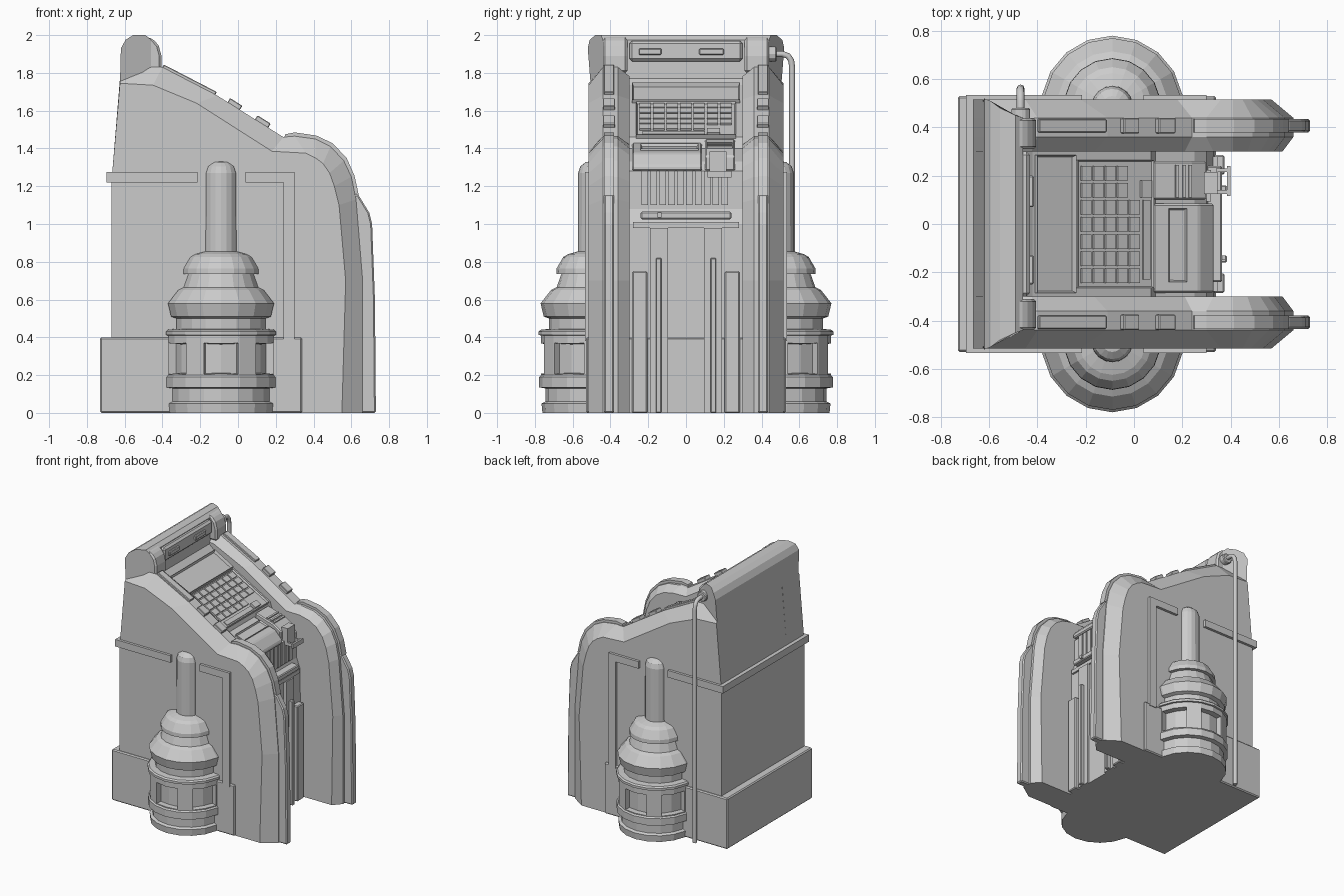
import bpy, bmesh, math
from mathutils import Vector


def finish(bm, name, bevel=0, mirror=False):
    bmesh.ops.recalc_face_normals(bm, faces=bm.faces)
    me = bpy.data.meshes.new(name)
    bm.to_mesh(me)
    bm.free()
    ob = bpy.data.objects.new(name, me)
    bpy.context.collection.objects.link(ob)
    if bevel:
        m = ob.modifiers.new("bevel", 'BEVEL')
        m.width, m.segments, m.limit_method = bevel, 1, 'ANGLE'
    if mirror:
        m = ob.modifiers.new("mirror", 'MIRROR')
        m.use_axis = (False, True, False)
        m.use_mirror_merge = False
    return ob


def add_loft(bm, rings):
    vs = [[bm.verts.new(p) for p in r] for r in rings]
    n = len(vs[0])
    for a, b in zip(vs, vs[1:]):
        for i in range(n):
            j = (i + 1) % n
            bm.faces.new((a[i], a[j], b[j], b[i]))
    bm.faces.new(vs[0])
    bm.faces.new(vs[-1][::-1])


def loft(name, rings, **kw):
    bm = bmesh.new()
    add_loft(bm, rings)
    return finish(bm, name, **kw)


def prism(name, pts, y0, y1, **kw):
    return loft(name, [[(x, y, z) for x, z in pts] for y in (y0, y1)], **kw)


def rect(x0, x1, z0, z1):
    return [(x0, z0), (x1, z0), (x1, z1), (x0, z1)]


def box(name, x0, x1, y0, y1, z0, z1, **kw):
    return prism(name, rect(x0, x1, z0, z1), y0, y1, **kw)


def boxes(name, items, **kw):
    bm = bmesh.new()
    for pts, y0, y1 in items:
        add_loft(bm, [[(x, y, z) for x, z in pts] for y in (y0, y1)])
    return finish(bm, name, **kw)


def slope(x0, x1, h0, h1, a=(-0.42, 1.735), b=(0.07, 1.46)):
    # rectangle in XZ lying on the sloped line a-b, between heights h0 and h1
    k = (b[1] - a[1]) / (b[0] - a[0])
    n = Vector((-k, 1)).normalized()
    z = lambda x: a[1] + k * (x - a[0])
    return [(x + n.x * h, z(x) + n.y * h) for x, h in ((x0, h0), (x1, h0), (x1, h1), (x0, h1))]


def tray(name, pts, y0, y1, rim, depth):
    # slab whose upper face is sunk inside a rim
    bm = bmesh.new()
    add_loft(bm, [[(x, y, z) for x, z in pts] for y in (y0, y1)])
    bmesh.ops.recalc_face_normals(bm, faces=bm.faces)
    bm.normal_update()
    top = max(bm.faces, key=lambda f: f.normal.z)
    bmesh.ops.inset_region(bm, faces=[top], thickness=rim)
    bmesh.ops.translate(bm, verts=top.verts, vec=-top.normal * depth)
    return finish(bm, name)


# side panels: ridge profile and inset face profile, matched point by point
R = [(0.66, 0), (0.66, 0.7), (0.625, 1.13), (0.60, 1.25), (0.56, 1.335), (0.49, 1.41), (0.41, 1.45),
     (0.30, 1.465), (0.24, 1.46), (-0.11, 1.68), (-0.40, 1.83), (-0.62, 1.83), (-0.67, 1.22), (-0.67, 0)]
I = [(0.55, 0), (0.57, 0.7), (0.535, 1.1), (0.51, 1.2), (0.485, 1.27), (0.45, 1.32), (0.41, 1.35),
     (0.36, 1.375), (0.18, 1.385), (-0.22, 1.64), (-0.45, 1.735), (-0.625, 1.745), (-0.67, 1.22), (-0.67, 0)]
mid = [((a[0] + b[0]) / 2, (a[1] + b[1]) / 2) for a, b in zip(R, I)]
loft("side_panel", [[(x, y, z) for x, z in P] for P, y in ((mid, 0.30), (R, 0.36), (R, 0.44), (I, 0.515))],
     mirror=True)

# trim along the ridges
prism("lower_trim", [(0.60, 0), (0.73, 0), (0.725, 0.6), (0.71, 1.0), (0.695, 1.06), (0.64, 1.15), (0.60, 1.17)],
      0.38, 0.435, bevel=0.008, mirror=True)
prism("upper_trim", [(0.64, 1.15), (0.617, 1.255), (0.575, 1.35), (0.50, 1.428), (0.415, 1.468), (0.30, 1.485),
                     (0.25, 1.475), (0.24, 1.44), (0.40, 1.40), (0.55, 1.2)], 0.38, 0.435, mirror=True)
up, down = ((-0.40, 1.83), (-0.11, 1.68)), ((-0.11, 1.68), (0.24, 1.46))
boxes("trim_pads", [(slope(-0.40, -0.12, -0.01, 0.016, *up), 0.38, 0.435),
                    (slope(-0.055, 0.01, -0.01, 0.025, *down), 0.375, 0.44),
                    (slope(0.09, 0.16, -0.01, 0.025, *down), 0.375, 0.44)], mirror=True, bevel=0.004)

# central body and plinth
prism("body_core", [(-0.67, 0), (-0.67, 1.22), (-0.625, 1.74), (-0.62, 1.83), (-0.46, 1.83), (-0.46, 1.77),
                    (-0.42, 1.735), (0.07, 1.46), (0.09, 1.40), (0.25, 1.33), (0.30, 1.28), (0.30, 1.08),
                    (0.33, 1.0), (0.34, 0)], -0.31, 0.31)
box("plinth", -0.73, 0.34, -0.53, 0.53, 0, 0.40, bevel=0.008)

# hood with tapered ends, pillars and front panel
H = [(-0.625, 1.74, 0.505), (-0.62, 1.93, 0.52), (-0.595, 1.975, 0.51), (-0.555, 2.0, 0.48), (-0.49, 2.0, 0.45),
     (-0.46, 1.975, 0.44), (-0.46, 1.74, 0.44)]
loft("hood", [[(x, s * w, z) for x, z, w in H] for s in (-1, 1)])
prism("hood_pillar", [(-0.5, 1.995), (-0.45, 1.98), (-0.42, 1.945), (-0.405, 1.89), (-0.405, 1.80), (-0.5, 1.80)],
      0.31, 0.44, bevel=0.012, mirror=True)
box("hood_panel", -0.48, -0.43, -0.30, 0.30, 1.86, 1.97, bevel=0.015)
boxes("hood_clips", [(rect(-0.44, -0.415, 1.895, 1.93), -0.25, -0.13),
                     (rect(-0.44, -0.415, 1.895, 1.93), 0.07, 0.20)], bevel=0.005)

# sloped console: display tray, keypad tray and keys
tray("display_tray", slope(-0.41, -0.25, -0.02, 0.022), -0.285, 0.285, 0.018, 0.035)
tray("keypad_tray", slope(-0.24, 0.075, -0.02, 0.018), -0.265, 0.265, 0.01, 0.012)
boxes("keys", [(slope(-0.225 + 0.05 * c, -0.184 + 0.05 * c, 0, 0.018), -0.245 + 0.071 * r, -0.185 + 0.071 * r)
               for c in range(5) for r in range(7) if not (c == 4 and r > 4)])
boxes("key_strip", [(slope(0.032, 0.062, 0, 0.014), -0.23, 0.10),
                    (slope(0.022, 0.062, 0, 0.024), 0.11, 0.18)])

# front console blocks
prism("console_block", [(0.08, 1.28), (0.08, 1.43), (0.27, 1.375), (0.33, 1.31), (0.33, 1.28)],
      -0.285, 0.085, bevel=0.008)
tray("card_slot", [(0.14, 1.38), (0.215, 1.365), (0.22, 1.40), (0.145, 1.425)], -0.24, 0.065, 0.012, 0.015)
prism("lever_block", [(0.08, 1.28), (0.08, 1.45), (0.24, 1.40), (0.30, 1.36), (0.30, 1.28)], 0.10, 0.26, bevel=0.008)
boxes("lever_block_ribs", [(slope(x, x + 0.012, -0.01, 0.012, (0.08, 1.45), (0.24, 1.40)), 0.11, 0.245)
                           for x in (0.17, 0.20, 0.225)])
boxes("lever", [(rect(0.29, 0.345, 1.25, 1.385), 0.125, 0.215), (rect(0.34, 0.40, 1.25, 1.275), 0.125, 0.14),
                (rect(0.34, 0.40, 1.25, 1.275), 0.215, 0.23), (rect(0.385, 0.40, 1.245, 1.28), 0.115, 0.24)])

# front grill, ledge and lower front panels
boxes("grill_ribs", [(rect(0.29, 0.318, 1.10, 1.28), -0.235 + 0.047 * i, -0.20 + 0.047 * i) for i in range(10)])
box("ledge", 0.28, 0.365, -0.24, 0.24, 1.025, 1.065, bevel=0.006)
box("ledge_knob", 0.35, 0.38, -0.15, -0.13, 1.035, 1.06)
box("ledge_step", 0.28, 0.345, -0.28, 0.28, 0.98, 1.01)
box("front_strip", 0.30, 0.355, 0.095, 0.19, 0, 0.98, mirror=True)
box("front_rod", 0.34, 0.385, 0.13, 0.16, 0, 0.82, bevel=0.005, mirror=True)
box("front_post", 0.30, 0.375, 0.205, 0.285, 0, 0.75, bevel=0.006, mirror=True)

# raised bands around the sides and back
box("back_band", -0.695, -0.64, -0.535, 0.535, 1.22, 1.275)
box("side_band", -0.695, -0.215, 0.49, 0.535, 1.22, 1.275, mirror=True)
prism("corner_band", [(0.04, 1.22), (0.24, 1.22), (0.24, 0.38), (0.30, 0.38), (0.30, 1.275), (0.04, 1.275)],
      0.49, 0.535, mirror=True)

# side canisters: 18-sided lathe with six sunken windows
prof = [(0.275, 0), (0.28, 0.05), (0.26, 0.06), (0.26, 0.13), (0.292, 0.135), (0.292, 0.19), (0.283, 0.2),
        (0.283, 0.375), (0.283, 0.41), (0.295, 0.412), (0.295, 0.43), (0.285, 0.44), (0.24, 0.445), (0.24, 0.50),
        (0.268, 0.51), (0.285, 0.58), (0.23, 0.65), (0.20, 0.665), (0.175, 0.735), (0.202, 0.735), (0.20, 0.765),
        (0.165, 0.825), (0.14, 0.84), (0.088, 0.855), (0.086, 1.27), (0.075, 1.305), (0.045, 1.328), (0.015, 1.332)]
bm = bmesh.new()
N = 18
ang = [math.radians(70 + 20 * k) for k in range(N)]
add_loft(bm, [[(-0.09 + r * math.cos(a), 0.485 + r * math.sin(a), z) for a in ang] for r, z in prof])
bmesh.ops.recalc_face_normals(bm, faces=bm.faces)
bm.faces.ensure_lookup_table()
windows = [bm.faces[6 * N + k] for k in range(N) if k % 3 != 2]
bmesh.ops.inset_region(bm, faces=windows, thickness=0.008)
bmesh.ops.inset_region(bm, faces=windows, thickness=0.004, depth=-0.04)
finish(bm, "canister", mirror=True)

# pipe from the hood down one side, with its collar
cu = bpy.data.curves.new("side_pipe", 'CURVE')
cu.dimensions, cu.bevel_depth, cu.bevel_resolution, cu.use_fill_caps = '3D', 0.016, 2, True
path = [(0.42, 1.90), (0.51, 1.90), (0.54, 1.89), (0.557, 1.865), (0.562, 1.83), (0.562, 0.0)]
sp = cu.splines.new('POLY')
sp.points.add(len(path) - 1)
for p, (y, z) in zip(sp.points, path):
    p.co = (-0.47, y, z, 1)
bpy.context.collection.objects.link(bpy.data.objects.new("side_pipe", cu))
ring = [(-0.47 + 0.04 * math.cos(i * math.pi / 6), 1.90 + 0.04 * math.sin(i * math.pi / 6)) for i in range(12)]
prism("pipe_collar", ring, 0.42, 0.48, bevel=0.006)
